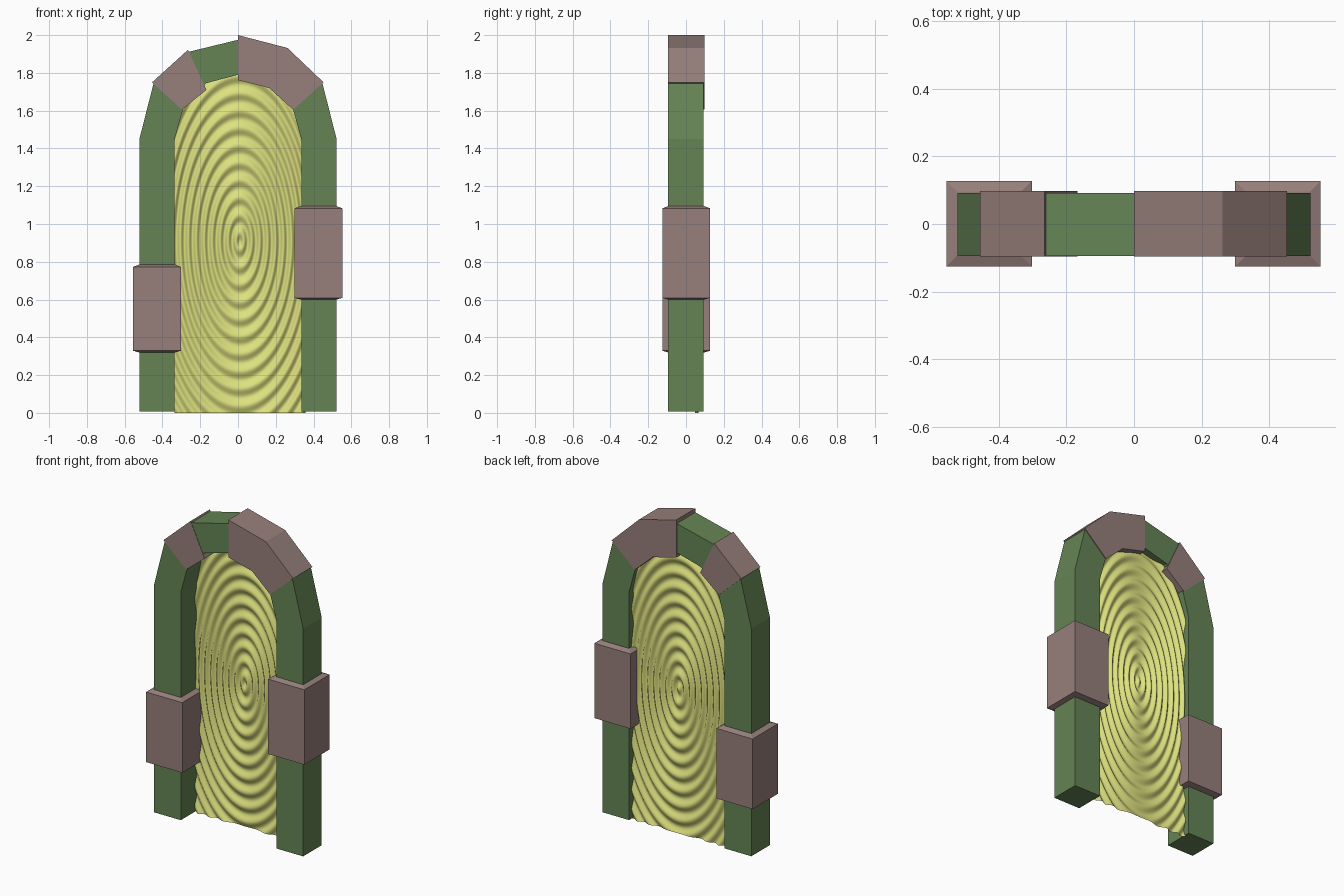
import bpy, bmesh, math

if "Cube" in bpy.data.objects:
    bpy.data.objects.remove(bpy.data.objects["Cube"])


def material(name, rgb):
    m = bpy.data.materials.new(name)
    m.diffuse_color = (*rgb, 1)
    m.use_nodes = True
    m.node_tree.nodes["Principled BSDF"].inputs["Base Color"].default_value = m.diffuse_color
    return m


GREEN = material("green_frame", (0.13, 0.23, 0.09))
STONE = material("mauve_stone", (0.31, 0.215, 0.2))
YELLOW = material("yellow_portal", (0.72, 0.75, 0.21))


def finish(name, bm, mat):
    bmesh.ops.recalc_face_normals(bm, faces=bm.faces)
    me = bpy.data.meshes.new(name)
    bm.to_mesh(me)
    bm.free()
    me.materials.append(mat)
    ob = bpy.data.objects.new(name, me)
    bpy.context.collection.objects.link(ob)
    return ob


def skin(bm, rings):
    """Closed tube through four-sided rings, capped at both ends."""
    for a, b in zip(rings, rings[1:]):
        for k in range(4):
            bm.faces.new((a[k], a[k - 1], b[k - 1], b[k]))
    bm.faces.new(rings[0])
    bm.faces.new(rings[-1])


def band(name, outer, inner, y0, y1, mat):
    """Box-section band between an outer and an inner path in the xz plane."""
    bm = bmesh.new()
    skin(bm, [[bm.verts.new((p[0], y, p[1])) for p, y in ((o, y0), (o, y1), (i, y1), (i, y0))]
              for o, i in zip(outer, inner)])
    return finish(name, bm, mat)


def collar(name, cx, z0, z1):
    """Square stone around a leg, ends sloping in toward the leg."""
    bm = bmesh.new()
    skin(bm, [[bm.verts.new((cx + sx * r, 0.001 + sy * r, z))
               for sx, sy in ((-1, -1), (1, -1), (1, 1), (-1, 1))]
              for r, z in ((0.095, z0), (0.1265, z0 + 0.009), (0.1265, z1 - 0.012), (0.095, z1))])
    return finish(name, bm, STONE)


def mirrored(half):
    return [(-x, z) for x, z in half] + [(x, z) for x, z in reversed(half[:-1])]


# arched frame with both legs
outer = mirrored([(0.522, 0.008), (0.522, 1.45), (0.447, 1.745), (0.26, 1.912), (0, 1.975)])
inner = mirrored([(0.335, 0.008), (0.335, 1.45), (0.288, 1.62), (0.17, 1.745), (0, 1.79)])
band("arch_frame", outer, inner, -0.094, 0.092, GREEN)

# stones set into the arch
band("right_arch_stone", [(0, 2.0), (0.262, 1.932), (0.453, 1.75)],
     [(0, 1.762), (0.165, 1.72), (0.292, 1.605)], -0.096, 0.097, STONE)
band("left_arch_stone", [(-0.455, 1.75), (-0.265, 1.922)],
     [(-0.297, 1.605), (-0.167, 1.71)], -0.096, 0.097, STONE)

# stones around the legs
collar("left_leg_stone", -0.429, 0.32, 0.785)
collar("right_leg_stone", 0.426, 0.6, 1.095)

# rippled portal sheet, set toward the back of the frame
CX, CY, HALF = 0.01, 0.056, 0.347
EDGE = [(0, 1.82), (0.17, 1.775), (0.3, 1.65), (HALF, 1.45)]


def top(x):
    x = min(abs(x), HALF)
    for (xa, za), (xb, zb) in zip(EDGE, EDGE[1:]):
        if x <= xb:
            return za + (zb - za) * (x - xa) / (xb - xa)
    return EDGE[-1][1]


NX, NZ = 140, 180
bm = bmesh.new()
cols = []
for i in range(NX + 1):
    x = HALF * (2 * i / NX - 1)
    col = []
    for j in range(NZ + 1):
        z = top(x) * j / NZ
        r = math.hypot(x / 0.042, (z - 0.91) / 0.092)
        y = CY + 0.009 * math.cos(2 * math.pi * r)
        col.append(bm.verts.new((CX + x, y, z)))
    cols.append(col)
for a, b in zip(cols, cols[1:]):
    for j in range(NZ):
        bm.faces.new((a[j], b[j], b[j + 1], a[j + 1])).smooth = True
finish("portal_sheet", bm, YELLOW)
